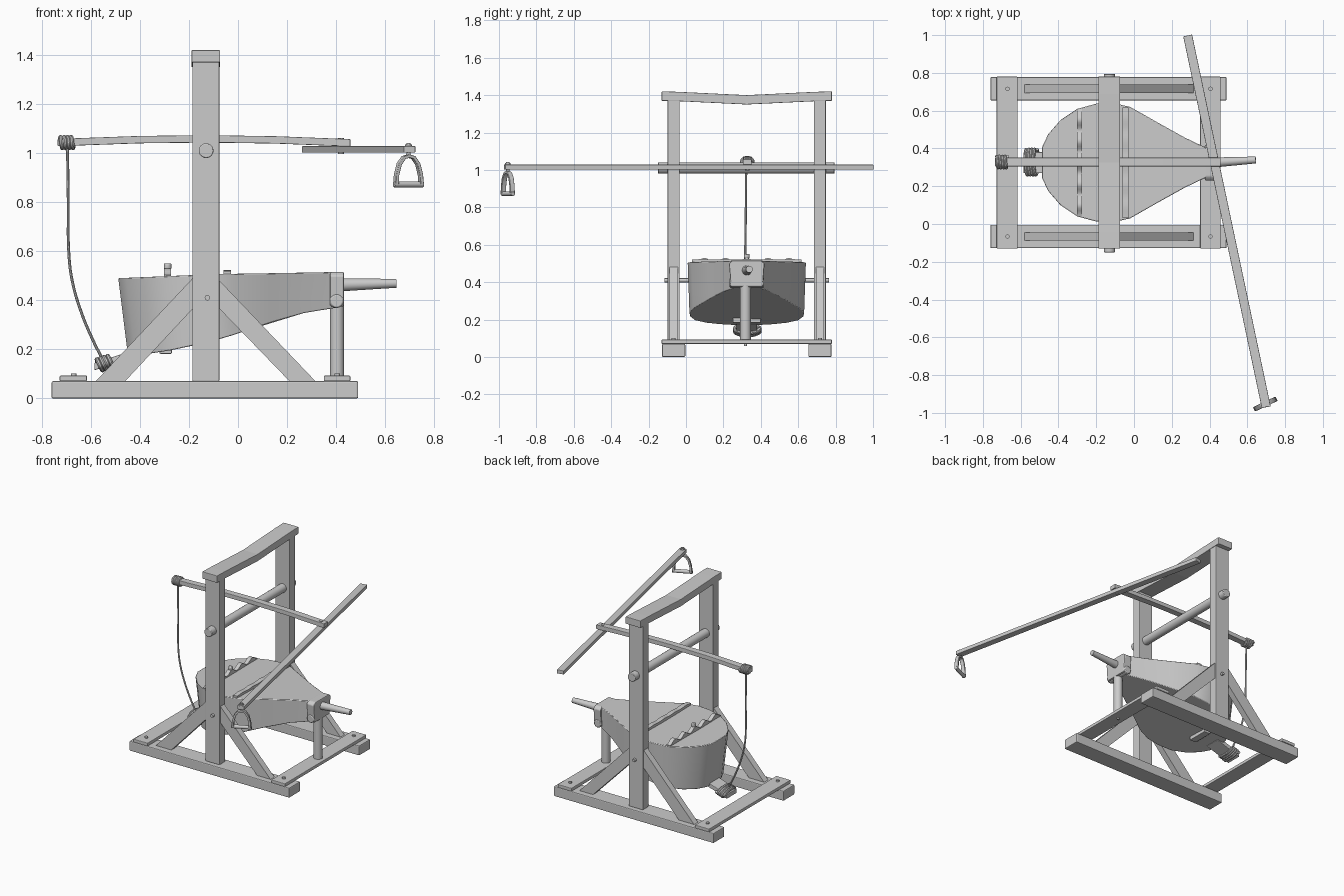
import bpy, bmesh, math
from mathutils import Vector

if "Cube" in bpy.data.objects:
    bpy.data.objects.remove(bpy.data.objects["Cube"])

CY = 0.325   # centre line of the frame and bellows


def finish(name, bm, bevel=0.0, smooth=False):
    bmesh.ops.recalc_face_normals(bm, faces=bm.faces)
    me = bpy.data.meshes.new(name)
    bm.to_mesh(me)
    bm.free()
    ob = bpy.data.objects.new(name, me)
    bpy.context.collection.objects.link(ob)
    if bevel:
        m = ob.modifiers.new("bevel", 'BEVEL')
        m.width, m.segments = bevel, 2
    if smooth:
        shade(ob)
    return ob


def shade(ob):
    bpy.ops.object.select_all(action='DESELECT')
    bpy.context.view_layer.objects.active = ob
    ob.select_set(True)
    bpy.ops.object.shade_smooth_by_angle(angle=math.radians(40))


def loft(name, rings, bevel=0.0, smooth=False):
    """Skin a list of equal-length rings and cap both ends."""
    bm = bmesh.new()
    vs = [[bm.verts.new(p) for p in r] for r in rings]
    n = len(rings[0])
    for a, b in zip(vs, vs[1:]):
        for i in range(n):
            j = (i + 1) % n
            bm.faces.new((a[i], a[j], b[j], b[i]))
    bm.faces.new(vs[0])
    bm.faces.new(vs[-1])
    return finish(name, bm, bevel, smooth)


def box(name, x0, x1, y0, y1, z0, z1, bevel=0.004):
    ring = lambda z: [(x0, y0, z), (x1, y0, z), (x1, y1, z), (x0, y1, z)]
    return loft(name, [ring(z0), ring(z1)], bevel)


def plank(name, pts, w, h, bevel=0.003):
    """Rectangular bar along a path; w is horizontal, h vertical."""
    pts = [Vector(p) for p in pts]
    d = (pts[-1] - pts[0]).normalized()
    s = d.cross(Vector((0, 0, 1))).normalized() * w / 2
    u = Vector((0, 0, h / 2))
    return loft(name, [[p - s - u, p + s - u, p + s + u, p - s + u] for p in pts], bevel)


def rod(name, a, b, r1, r2=None, n=20, bevel=0.0):
    a, b = Vector(a), Vector(b)
    q = (b - a).to_track_quat('Z', 'Y')
    ring = lambda c, r: [c + q @ Vector((r * math.cos(t * math.tau / n), r * math.sin(t * math.tau / n), 0))
                         for t in range(n)]
    return loft(name, [ring(a, r1), ring(b, r2 or r1)], bevel, True)


def tube(name, pts, r, cyclic=False):
    cu = bpy.data.curves.new(name, 'CURVE')
    cu.dimensions = '3D'
    cu.bevel_depth, cu.bevel_resolution, cu.use_fill_caps = r, 2, True
    cu.resolution_u = 5
    sp = cu.splines.new('BEZIER')
    sp.bezier_points.add(len(pts) - 1)
    for bp, p in zip(sp.bezier_points, pts):
        bp.co = p
        bp.handle_left_type = bp.handle_right_type = 'AUTO'
    sp.use_cyclic_u = cyclic
    ob = bpy.data.objects.new(name, cu)
    bpy.context.collection.objects.link(ob)
    bpy.ops.object.select_all(action='DESELECT')
    bpy.context.view_layer.objects.active = ob
    ob.select_set(True)
    bpy.ops.object.convert(target='MESH')
    shade(bpy.context.object)


# Two side frames: rail, post, diagonal braces, pivot pin
for side, s in (("front", -1), ("back", 1)):
    y = CY + s * 0.391
    box(f"{side}_rail", -0.76, 0.49, y - 0.062, y + 0.062, 0, 0.07, 0.006)
    box(f"{side}_post", -0.186, -0.076, y - 0.032, y + 0.032, 0.07, 1.375)
    for nm, prof in (("left", [(-0.58, 0.07), (-0.46, 0.07), (-0.18, 0.37), (-0.18, 0.495)]),
                     ("right", [(0.316, 0.07), (0.21, 0.07), (-0.08, 0.37), (-0.08, 0.485)])):
        loft(f"{side}_{nm}_brace", [[(x, y + o, z) for x, z in prof] for o in (-0.022, 0.022)])
    rod(f"{side}_pivot_pin", (-0.125, CY + s * 0.28, 0.41), (-0.125, CY + s * 0.44, 0.41), 0.011, n=12)
    for x in (-0.67, 0.405):
        rod(f"{side}_slat_peg", (x, y, 0.07), (x, y, 0.102), 0.011, n=12)

# Cross slats and sagging top beam
box("left_slat", -0.727, -0.616, -0.13, 0.78, 0.07, 0.093)
box("right_slat", 0.35, 0.458, -0.13, 0.78, 0.07, 0.093)
plank("top_beam", [(-0.131, CY + t * 0.455, 1.375 + 0.02 * min(1, abs(t) * 1.1))
                   for t in (-1, -0.8, -0.5, -0.25, 0, 0.25, 0.5, 0.8, 1)], 0.116, 0.05)

# Lever axle, rocking lever and long pull handle
rod("lever_axle", (-0.13, -0.15, 1.01), (-0.13, 0.795, 1.01), 0.03, n=24, bevel=0.004)
plank("rocking_lever", [(-0.735, CY + 0.003, 1.043), (-0.4, CY + 0.003, 1.055), (-0.13, CY + 0.003, 1.058),
                        (0.15, CY + 0.003, 1.054), (0.458, CY + 0.003, 1.042)], 0.046, 0.03)
plank("pull_handle", [(0.284, 0.998, 1.015), (0.70, -0.97, 1.015)], 0.048, 0.027)
rod("handle_peg", (0.42, CY + 0.003, 0.997), (0.42, CY + 0.003, 1.062), 0.012, n=12)

# Hanging stirrup grip
hc = Vector((0.695, -0.953, 0))
hd = Vector((math.cos(0.44), math.sin(0.44), 0))
hs = Vector((-hd.y, hd.x, 0))
arch = [(-0.056, 0.873), (-0.054, 0.91), (-0.042, 0.955), (-0.022, 0.982), (0, 0.988),
        (0.022, 0.982), (0.042, 0.955), (0.054, 0.91), (0.056, 0.873)]
rings = []
for i, (u, z) in enumerate(arch):
    a, b = arch[max(i - 1, 0)], arch[min(i + 1, 8)]
    t = Vector((b[0] - a[0], b[1] - a[1])).normalized() * 0.007
    p = hc + hd * u + Vector((0, 0, z))
    n = hd * -t.y + Vector((0, 0, t.x))
    rings.append([p + n + hs * 0.013, p + n - hs * 0.013, p - n - hs * 0.013, p - n + hs * 0.013])
loft("grip_arch", rings, 0.002, True)
z = Vector((0, 0, 0.873))
rod("grip_bar", hc - hd * 0.066 + z, hc + hd * 0.066 + z, 0.0125, n=14, bevel=0.003)
rod("grip_pin", hc + Vector((0, 0, 0.98)), hc + Vector((0, 0, 1.042)), 0.009, n=12)
rod("grip_pin_head", hc + Vector((0, 0, 1.026)), hc + Vector((0, 0, 1.036)), 0.015, n=12)

# Bellows body: teardrop outline, flat top, bottom sloping down to the tail
half = [(-0.488, 0.08), (-0.455, 0.15), (-0.39, 0.225), (-0.30, 0.285), (-0.20, 0.312), (-0.11, 0.316),
        (-0.02, 0.295), (0.135, 0.207), (0.27, 0.132), (0.40, 0.07)]
outline = half + [(x, -w) for x, w in reversed(half)]
low = [(-0.46, 0.170), (-0.3, 0.190), (-0.07, 0.24), (0.1, 0.30), (0.3, 0.357), (0.45, 0.376)]


def lerp(tab, x):
    for (a, za), (b, zb) in zip(tab, tab[1:]):
        if x <= b:
            return za + (zb - za) * (x - a) / (b - a)
    return tab[-1][1]


def top_z(x):
    return 0.49 + min(1, (x + 0.49) / 0.43) * 0.018 + max(0, x) * 0.018


def body_ring(f):
    pts = []
    for x, w in outline:
        xb = x + 0.04 * max(0, -x / 0.49)
        pts.append((xb + (x - xb) * f, CY + w * (0.97 + 0.03 * f),
                    lerp(low, xb) * (1 - f) + top_z(x) * f))
    return pts


loft("bellows_body", [body_ring(f) for f in (0, 0.33, 0.66, 1)], 0.004, True)


# Cross straps on the top board, the rear one rippled
def strap(name, x0, x1, hw, lift, ripple):
    rings = []
    for i in range(41):
        t = -1 + i / 20
        z = top_z(x0) + lift + ripple * (0.5 + 0.5 * math.cos(t * math.tau * 2.5 + math.pi * 2))
        y = CY + t * hw
        rings.append([(x0, y, 0.48), (x1, y, 0.48), (x1, y, z), (x0, y, z)])
    loft(name, rings, 0, True)


strap("rear_strap", -0.302, -0.274, 0.283, 0.006, 0.026)
strap("front_strap", -0.06, -0.028, 0.293, 0.012, 0.004)
rod("top_knob_stem", (-0.287, CY, 0.49), (-0.287, CY, 0.53), 0.011, n=12)
rod("top_knob", (-0.287, CY, 0.528), (-0.287, CY, 0.55), 0.016, n=12, bevel=0.004)
box("bottom_valve", -0.32, -0.27, CY - 0.075, CY + 0.075, 0.182, 0.21)

# Nose block, nozzle and support post
loft("nose_block", [[(0.375, CY - w, z), (0.432, CY - w, z), (0.432, CY + w, z), (0.375, CY + w, z)]
                    for w, z in ((0.085, 0.375), (0.095, 0.50), (0.075, 0.516))], 0.006)
rod("nozzle", (0.41, CY, 0.463), (0.645, CY + 0.014, 0.469), 0.027, 0.018, 24)
rod("nose_pin", (0.402, CY - 0.092, 0.397), (0.402, CY + 0.092, 0.397), 0.028, n=18, bevel=0.006)
rod("support_post", (0.404, CY - 0.007, 0.09), (0.404, CY - 0.007, 0.385), 0.029, n=20)
rod("support_tenon", (0.404, CY - 0.007, 0.058), (0.404, CY - 0.007, 0.09), 0.008, n=10)

# Tail tab, rope bindings and hanging rope
plank("tail_tab", [(-0.585, CY, 0.13), (-0.40, CY, 0.19)], 0.11, 0.03)


def coil(name, cx, cz, slope, ry, rz, turns, length, r):
    n, pts = turns * 8, []
    for i in range(n + 1):
        a, d = i * math.tau / 8, (i / n - 0.5) * length
        pts.append((cx + d - slope * rz * math.sin(a), CY + 0.003 + ry * math.cos(a),
                    cz + d * slope + rz * math.sin(a)))
    tube(name, pts, r)


coil("upper_binding", -0.698, 1.043, 0.0, 0.031, 0.023, 4, 0.058, 0.0085)
coil("lower_binding", -0.542, 0.144, 0.32, 0.068, 0.023, 4, 0.058, 0.009)
tube("hanging_rope", [(-0.695, CY - 0.003, 1.02), (-0.692, CY - 0.005, 0.8), (-0.689, CY - 0.008, 0.58),
                      (-0.676, CY - 0.01, 0.48), (-0.642, CY - 0.01, 0.36), (-0.595, CY - 0.008, 0.245),
                      (-0.55, CY - 0.005, 0.155)], 0.006)
